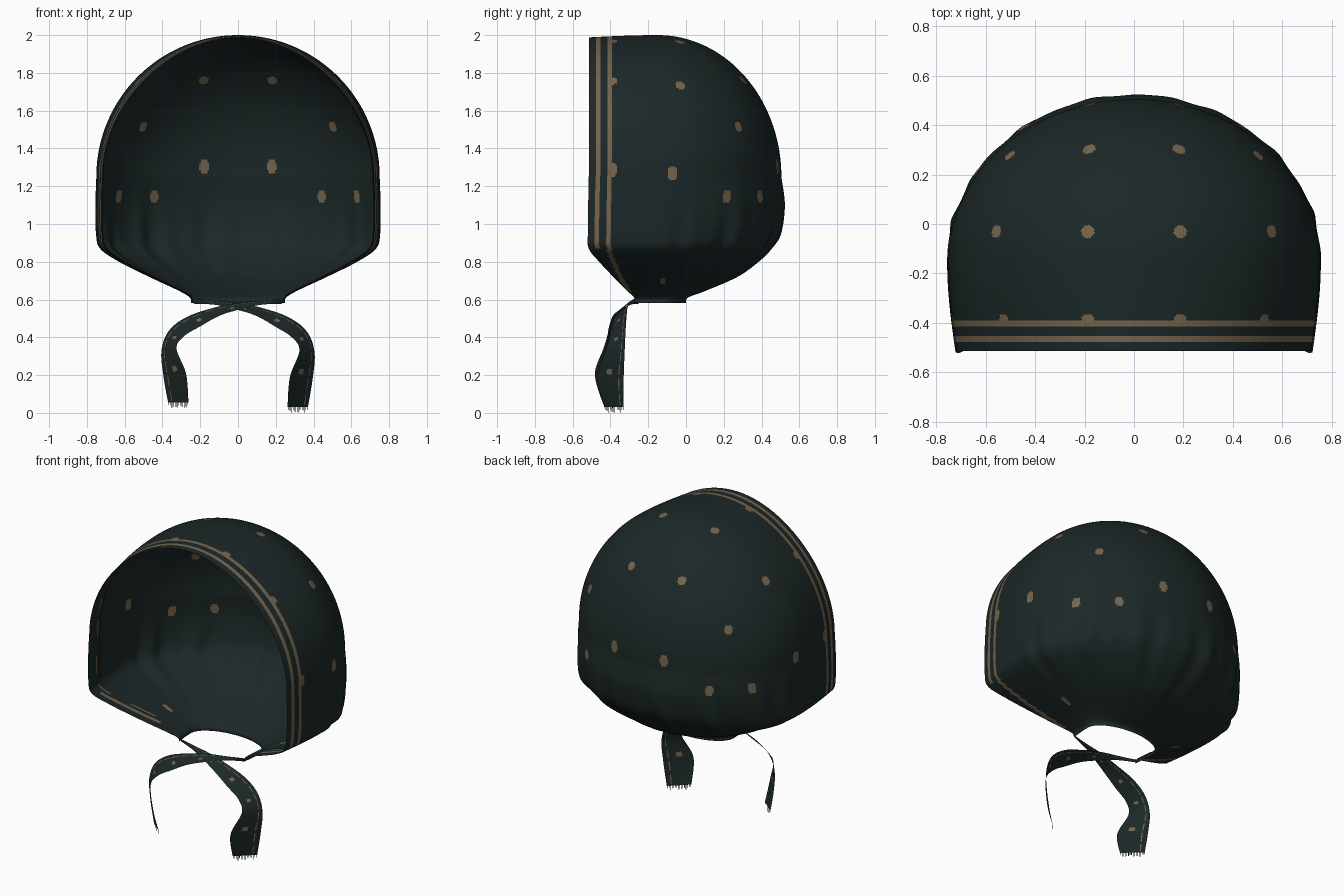
import bpy, bmesh, math, random
from mathutils import Vector

if "Cube" in bpy.data.objects:
    bpy.data.objects.remove(bpy.data.objects["Cube"])

random.seed(4)


def material(name, rgb):
    m = bpy.data.materials.new(name)
    m.diffuse_color = (*rgb, 1)
    m.use_nodes = True
    m.node_tree.nodes["Principled BSDF"].inputs["Base Color"].default_value = m.diffuse_color
    return m


CLOTH = material("dark_teal_cloth", (0.0115, 0.0205, 0.0205))
GOLD = material("dull_gold_print", (0.178, 0.13, 0.072))


def spline(points, n):
    """Catmull-Rom samples through points of any dimension, n per span."""
    out = []
    p = [points[0]] + list(points) + [points[-1]]
    for i in range(1, len(p) - 2):
        for k in range(n):
            t = k / n
            out.append([0.5 * (2 * b + (c - a) * t + (2 * a - 5 * b + 4 * c - d) * t * t
                               + (3 * b - a - 3 * c + d) * t ** 3)
                        for a, b, c, d in zip(*p[i - 1:i + 3])])
    out.append(list(points[-1]))
    return out


def grid_object(name, rows, is_gold, merge=0.0):
    """Skin rows of points; is_gold(row, col, centre) picks printed faces."""
    bm = bmesh.new()
    vs = [[bm.verts.new(p) for p in r] for r in rows]
    for i in range(len(rows) - 1):
        for j in range(len(rows[0]) - 1):
            f = bm.faces.new((vs[i][j], vs[i][j + 1], vs[i + 1][j + 1], vs[i + 1][j]))
            f.smooth = True
            f.material_index = int(is_gold(i, j, f.calc_center_median()))
    if merge:
        bmesh.ops.remove_doubles(bm, verts=bm.verts[:], dist=merge)
    me = bpy.data.meshes.new(name)
    bm.to_mesh(me)
    bm.free()
    me.materials.append(CLOTH)
    me.materials.append(GOLD)
    ob = bpy.data.objects.new(name, me)
    bpy.context.collection.objects.link(ob)
    return ob


# ---- bonnet: horizontal U-shaped sections, (z, half width, front y, back y)
lower = [(0.583, 0.25, -0.27, 0.0), (0.61, 0.255, -0.275, 0.01),
         (0.645, 0.31, -0.31, 0.10), (0.72, 0.47, -0.385, 0.27),
         (0.80, 0.63, -0.46, 0.38), (0.87, 0.73, -0.515, 0.45),
         (0.95, 0.752, -0.52, 0.50), (1.10, 0.755, -0.518, 0.523),
         (1.25, 0.75, -0.515, 0.505)]
sections = spline(lower, 11)
NUP = 130
for k in range(1, NUP + 1):
    a = math.pi / 2 * k / NUP
    sections.append((1.25 + 0.75 * math.sin(a), 0.75 * math.cos(a),
                     -0.513, -0.15 + 0.655 * math.cos(a)))

BAND = [0, .012, .024, .036, .048, .06, .073, .086, .098, .11, .122]
NSIDE, NBACK = 28, 260
rows = []
for z, w, front, back in sections:
    mid = max(-0.15, front + 0.14)
    high = max(0, (z - 1.25) / 0.75)
    ys = [front + d for d in BAND]
    ys += [ys[-1] + (mid - ys[-1]) * k / NSIDE for k in range(1, NSIDE + 1)]
    side = []
    for y in ys:
        t = math.sin((y - front) / (mid - front) * math.pi / 2)
        pinch = (1 - t) * (0.045 + 0.08 * high * high)
        side.append((w * (1 - pinch), y, z - 0.012 * (1 - t) * high))
    arc = []
    gather = math.exp(-((z - 0.88) / 0.2) ** 2)
    for k in range(1, NBACK):
        a = math.pi * k / NBACK
        fade = min(1, 4 * math.sin(a))
        r = 1 + fade * gather * (0.012 * math.sin(17 * a + 2 * z) + 0.008 * math.sin(29 * a))
        arc.append((w * math.cos(a) * r, mid + (back - mid) * math.sin(a) * r, z))
    rows.append(side + arc + [(-x, y, zz) for x, y, zz in reversed(side)])

# printed dots, mirrored, snapped to the cloth
half = [(.19, -.03, 1.96), (.56, -.03, 1.74), (.19, .31, 1.76), (.51, .29, 1.53),
        (.185, .50, 1.31), (.45, .39, 1.135), (.63, .22, 1.13), (.74, -.07, 1.27),
        (.19, -.385, 1.97), (.52, -.385, 1.74), (.74, -.385, 1.28), (.42, -.12, .68)]
cloud = [Vector(p) for r in rows[::2] for p in r[::2]]
dots = []
for x, y, z in half:
    for s in (1, -1):
        d = Vector((s * x, y, z))
        dots.append(min(cloud, key=lambda p: (p - d).length_squared))
NCOL = len(rows[0]) - 1


def in_dot(c, d):
    v = c - d
    if abs(v.z) > 0.08 or abs(v.x) > 0.08:
        return False
    if d.z < 0.8:            # stretched towards the neck
        v = Vector((v.x * 0.7, v.y * 1.8, v.z * 0.7))
    elif d.z < 1.4:          # upright ovals on the walls
        v = Vector((v.x, v.y, v.z * 0.72))
    return v.length_squared < 0.027 ** 2


def bonnet_print(i, j, c):
    if min(j, NCOL - 1 - j) < len(BAND) - 1:
        z, front = sections[i][0], sections[i][2]
        if z < 0.87:         # inner stripe runs into the rim below the cheek
            target = 0.11 * max(0, (z - 0.62) / 0.25) ** 1.2
            return z > 0.64 and abs(c.y - front - target) < 0.013
        if min(j, NCOL - 1 - j) in (3, 4, 8, 9):
            return True
    return any(in_dot(c, d) for d in dots)


grid_object("bonnet", rows, bonnet_print, 0.0002)

# ---- plain lining behind the printed hem, with a faint line showing through
NHEM = len(BAND) + 2
inner = [[Vector((x * 0.994, y, 1.1 + (z - 1.1) * 0.994)) for x, y, z in r] for r in rows[12:]]
for label, strip in (("right", [r[:NHEM] for r in inner]),
                     ("left", [r[-NHEM:][::-1] for r in inner])):
    grid_object(label + "_hem_lining", strip,
                lambda i, j, c: (j == 8 and (i // 9) % 2 == 0 and c.z > 0.7)
                or (c.z < 0.85 and 4 <= j <= 5 and c.z > 0.68), 0.0002)

# ---- ties: ribbons between two edge curves, crossing under the chin
upper_edge = [(-.245, -.262, .605), (-.12, -.28, .593), (0, -.295, .582), (.13, -.31, .555),
              (.27, -.315, .505), (.365, -.32, .43), (.405, -.325, .32),
              (.395, -.33, .18), (.37, -.33, .03)]
lower_edge = [(-.235, -.25, .578), (-.12, -.295, .572), (0, -.34, .545), (.10, -.375, .512),
              (.20, -.395, .455), (.285, -.405, .40), (.325, -.425, .33),
              (.275, -.47, .19), (.262, -.43, .03)]
N, M = 16, 24


def tie_print(i, j, c):
    if j == 4 and i % 8 < 6:
        return True
    du, dv = (i % 24) - 12, (j - 13) * 0.8
    return i > 30 and du * du + dv * dv < 4


for label, s, lift, dy in (("right", 1, 0, 0), ("left", -1, .025, -.012)):
    ea, eb = spline(upper_edge, N), spline(lower_edge, N)
    ribbon = []
    for i, (a, b) in enumerate(zip(ea, eb)):
        up = lift * (i / (len(ea) - 1)) ** 3
        ribbon.append([Vector((s * (a[0] + (b[0] - a[0]) * k / M),
                               a[1] + (b[1] - a[1]) * k / M + dy,
                               a[2] + (b[2] - a[2]) * k / M + up)) for k in range(M + 1)])
    grid_object(label + "_tie", ribbon, tie_print)

    # frayed threads at the ribbon end
    bm = bmesh.new()
    end0, end1 = ribbon[-1][0], ribbon[-1][-1]
    along = (end1 - end0).normalized() * 0.0018
    for k in range(16):
        p = end0.lerp(end1, (k + 0.5) / 16)
        tip = p + Vector((0, 0, -0.03 if k % 5 == 2 else -random.uniform(.012, .027)))
        bm.faces.new([bm.verts.new(q) for q in (p - along, p + along, tip + along, tip - along)])
    me = bpy.data.meshes.new(label + "_fringe")
    bm.to_mesh(me)
    bm.free()
    me.materials.append(CLOTH)
    bpy.context.collection.objects.link(bpy.data.objects.new(label + "_fringe", me))
